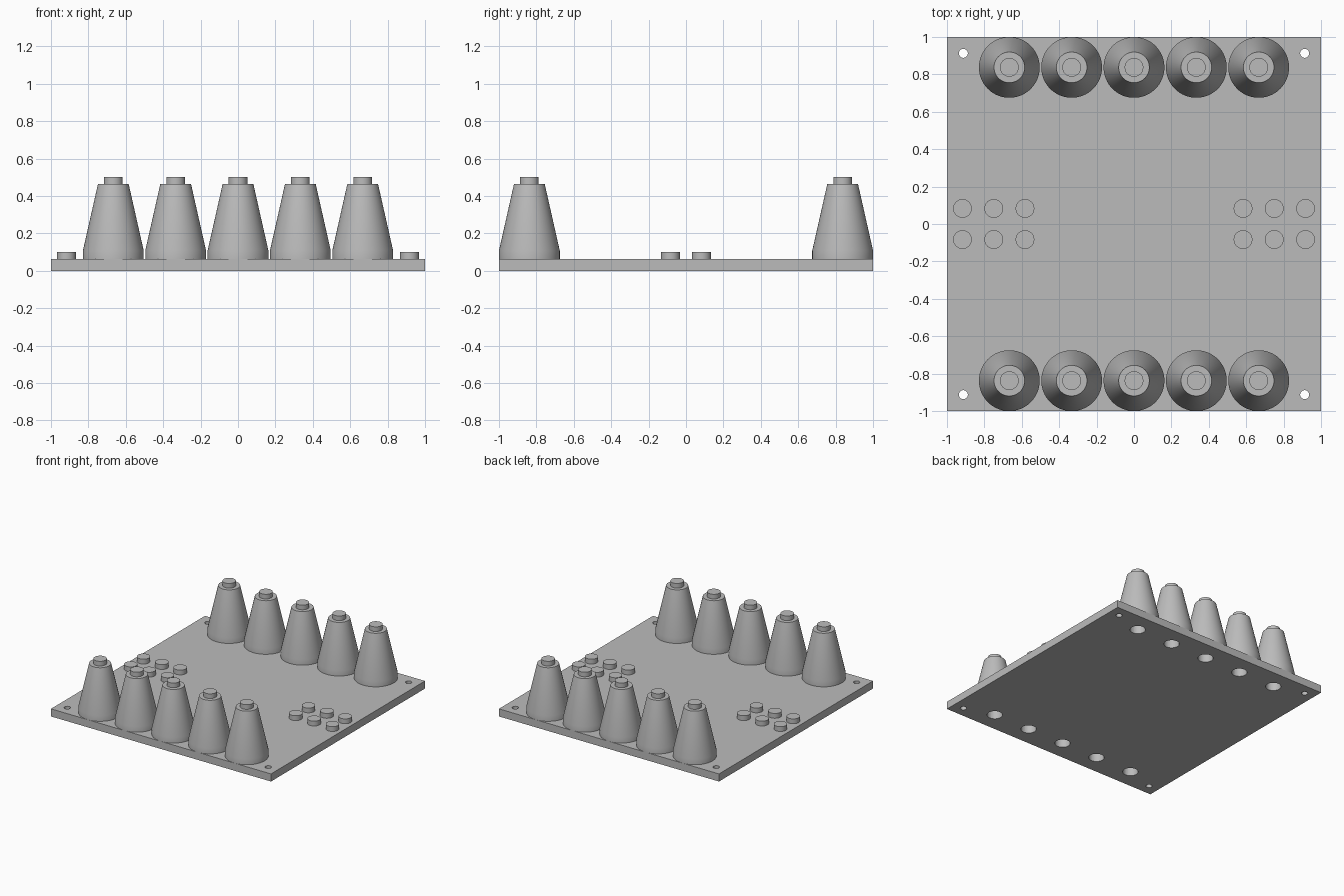
import bpy, bmesh, math

if "Cube" in bpy.data.objects:
    bpy.data.objects.remove(bpy.data.objects["Cube"])

PLATE_TOP = 0.0625
BORE_R = 0.058

grey = bpy.data.materials.new("plain grey")
grey.diffuse_color = (0.5, 0.5, 0.5, 1)
grey.use_nodes = True
grey.node_tree.nodes["Principled BSDF"].inputs["Base Color"].default_value = grey.diffuse_color


def add_object(name, bm):
    mesh = bpy.data.meshes.new(name)
    bmesh.ops.recalc_face_normals(bm, faces=bm.faces)
    bm.to_mesh(mesh)
    bm.free()
    mesh.materials.append(grey)
    obj = bpy.data.objects.new(name, mesh)
    bpy.context.collection.objects.link(obj)
    return obj


def lathe(bm, profile, x, y, segments=64):
    """Turn an (r, z) profile around the vertical line through x, y."""
    rings = []
    for r, z in profile:
        if r == 0:
            rings.append([bm.verts.new((x, y, z))] * segments)
        else:
            rings.append([bm.verts.new((x + r * math.cos(a), y + r * math.sin(a), z))
                          for a in (2 * math.pi * i / segments for i in range(segments))])
    for a, b in zip(rings, rings[1:]):
        for i in range(segments):
            j = (i + 1) % segments
            bm.faces.new(list(dict.fromkeys((a[i], a[j], b[j], b[i]))))


def smooth(obj, angle):
    bpy.ops.object.select_all(action='DESELECT')
    obj.select_set(True)
    bpy.context.view_layer.objects.active = obj
    bpy.ops.object.shade_smooth_by_angle(angle=math.radians(angle))


cone_spots = [(i / 3, y) for y in (-0.8375, 0.8375) for i in range(-2, 3)]
corner_spots = [(x, y) for x in (-0.9125, 0.9125) for y in (-0.9125, 0.9125)]
stud_spots = [(s * x, y) for s in (-1, 1) for x in (0.583, 0.75, 0.917)
              for y in (-0.083, 0.083)]

# Base plate
bm = bmesh.new()
bmesh.ops.create_cube(bm, size=1)
for v in bm.verts:
    v.co = (v.co.x * 2, v.co.y * 2, (v.co.z + 0.5) * PLATE_TOP)
plate = add_object("base_plate", bm)

# Cutter for the corner holes and the bores beneath the cones
bm = bmesh.new()
for spots, r, n in ((corner_spots, 0.024, 32), (cone_spots, BORE_R, 64)):
    for x, y in spots:
        lathe(bm, [(0, -0.1), (r, -0.1), (r, 0.2), (0, 0.2)], x, y, n)
cutter = add_object("hole_cutter", bm)
cutter.hide_render = True
cutter.hide_set(True)
cut = plate.modifiers.new("holes", 'BOOLEAN')
cut.operation = 'DIFFERENCE'
cut.solver = 'EXACT'
cut.object = cutter

# Tapered cones with a short straight foot, a top peg and a blind bore below
cone_profile = [(0, 0.13), (BORE_R, 0.13), (BORE_R, PLATE_TOP), (0.1625, PLATE_TOP),
                (0.1625, 0.108), (0.082, 0.465), (0.05, 0.465), (0.05, 0.503), (0, 0.503)]
for n, (x, y) in enumerate(cone_spots, 1):
    bm = bmesh.new()
    lathe(bm, cone_profile, x, y)
    smooth(add_object(f"cone_{n}", bm), 30)

# Low round studs at both sides
for n, (x, y) in enumerate(stud_spots, 1):
    bm = bmesh.new()
    lathe(bm, [(0.05, PLATE_TOP), (0.05, 0.102), (0, 0.102)], x, y, 48)
    smooth(add_object(f"stud_{n}", bm), 30)
